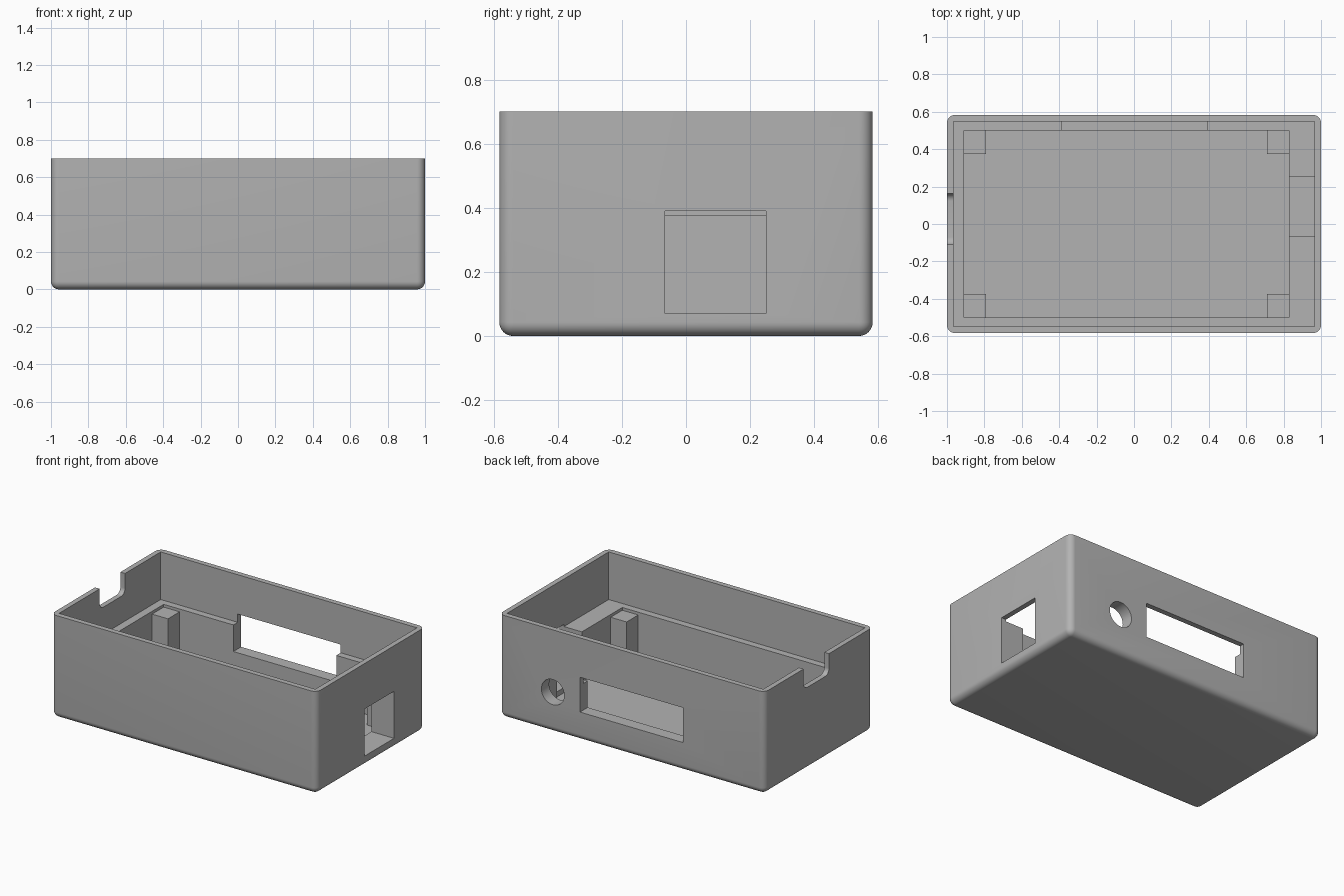
import bpy, bmesh, math
from mathutils import Matrix

if "Cube" in bpy.data.objects:
    bpy.data.objects.remove(bpy.data.objects["Cube"])

grey = bpy.data.materials.new("plain grey")
grey.diffuse_color = (0.45, 0.45, 0.45, 1)
grey.use_nodes = True
grey.node_tree.nodes["Principled BSDF"].inputs["Base Color"].default_value = grey.diffuse_color


def finish(name, bm):
    bmesh.ops.recalc_face_normals(bm, faces=bm.faces)
    mesh = bpy.data.meshes.new(name)
    bm.to_mesh(mesh)
    bm.free()
    mesh.materials.append(grey)
    obj = bpy.data.objects.new(name, mesh)
    bpy.context.collection.objects.link(obj)
    return obj


def box(name, x, y, z, radius=0, pick=None):
    """Box between (min, max) pairs; edges chosen by pick are rounded."""
    bm = bmesh.new()
    bmesh.ops.create_cube(bm, size=1)
    for v in bm.verts:
        v.co = [r[0] if c < 0 else r[1] for c, r in zip(v.co, (x, y, z))]
    if pick:
        edges = [e for e in bm.edges if pick(e)]
        bmesh.ops.bevel(bm, geom=edges, offset=radius, segments=8,
                        profile=0.5, affect='EDGES')
    return finish(name, bm)


def below_rim(z):
    return lambda e: min(v.co.z for v in e.verts) < z


# Outer body: rounded everywhere except around the open rim
case = box("case", (-1, 1), (-.583, .583), (0, .70), .043, below_rim(.1))

# Cavities: wide upper part, narrower lower part leaving a ledge
LEDGE, FLOOR = .376, .035
cutters = [
    box("upper_cavity", (-.965, .965), (-.547, .547), (LEDGE, .9)),
    box("lower_cavity", (-.91, .83), (-.5, .5), (FLOOR, .5)),
    # Square port in the right wall
    box("side_port", (.7, 1.1), (-.065, .25), (.07, .39)),
    # Long window in the back wall
    box("back_window", (-.385, .39), (.4, .7), (.195, .432)),
    # Cable notch in the left rim with rounded lower corners
    box("rim_notch", (-1.1, -.93), (-.11, .163), (.56, .9), .04,
        lambda e: all(v.co.z < .6 for v in e.verts)
        and abs(e.verts[0].co.x - e.verts[1].co.x) > .1),
]

# Round hole in the back wall
bm = bmesh.new()
bmesh.ops.create_cone(bm, cap_ends=True, segments=48, radius1=.086,
                      radius2=.086, depth=.3,
                      matrix=Matrix.Translation((.595, .55, .276))
                      @ Matrix.Rotation(math.pi / 2, 4, 'X'))
cutters.append(finish("round_hole", bm))

# Cut all openings and remove the cutters
bpy.context.view_layer.objects.active = case
for cutter in cutters:
    mod = case.modifiers.new(cutter.name, 'BOOLEAN')
    mod.operation = 'DIFFERENCE'
    mod.solver = 'EXACT'
    mod.object = cutter
    bpy.ops.object.modifier_apply(modifier=mod.name)
    bpy.data.objects.remove(cutter)

bpy.ops.object.select_all(action='DESELECT')
case.select_set(True)
bpy.ops.object.shade_smooth_by_angle(angle=math.radians(30))

# Four corner support posts, just lower than the ledge
for side, x in (("left", (-.91, -.79)), ("right", (.71, .83))):
    for end, y in (("front", (-.5, -.375)), ("back", (.375, .5))):
        box(f"{end}_{side}_post", x, y, (FLOOR, .357))
